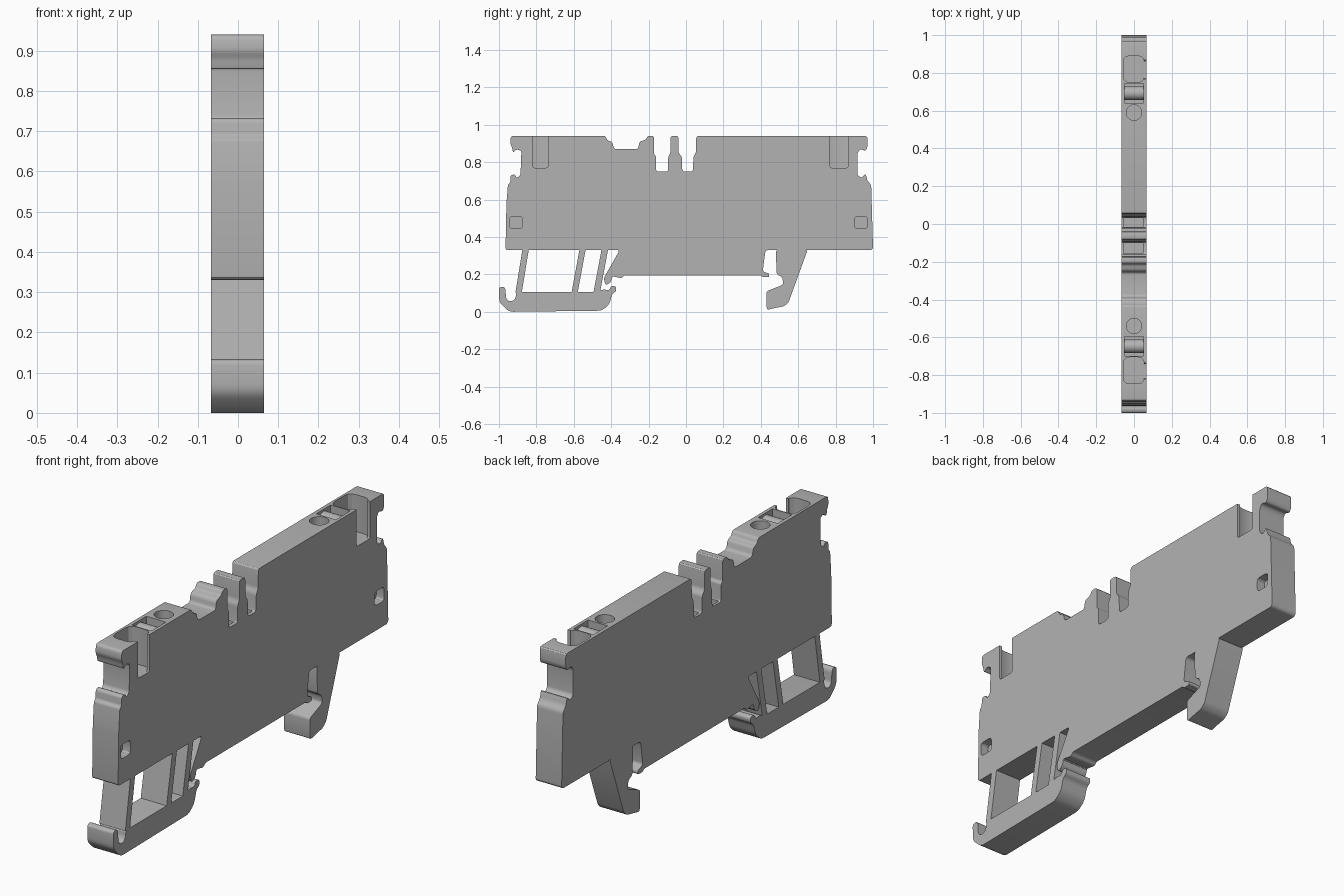
import bpy
import bmesh
import math
from mathutils import Vector

default_cube = bpy.data.objects.get("Cube")
if default_cube:
    bpy.data.objects.remove(default_cube, do_unlink=True)

X_MIN, X_MAX = -0.067, 0.065
TOP, BASE, FOOT_TOP = 0.94, 0.33, 0.105

grey = bpy.data.materials.new("plastic grey")
grey.use_nodes = True
grey.diffuse_color = (0.45, 0.45, 0.45, 1)
grey.node_tree.nodes["Principled BSDF"].inputs["Base Color"].default_value = grey.diffuse_color


def rounded(points, radius):
    """Round every corner of a closed 2D outline."""
    result = []
    points = [Vector(p) for p in points]
    for i, corner in enumerate(points):
        before, after = points[i - 1] - corner, points[(i + 1) % len(points)] - corner
        cut = min(radius, 0.42 * before.length, 0.42 * after.length)
        start = corner + before.normalized() * cut
        end = corner + after.normalized() * cut
        for t in (0, 0.33, 0.67, 1):
            result.append(start.lerp(corner, t).lerp(corner.lerp(end, t), t))
    return result


def prism(name, outline, low, high, axis="x", radius=0.0):
    """Extrude an outline: (y, z) along x, or (x, y) along z."""
    if radius:
        outline = rounded(outline, radius)
    mesh = bpy.data.meshes.new(name)
    bm = bmesh.new()
    place = (lambda p: (low, p[0], p[1])) if axis == "x" else (lambda p: (p[0], p[1], low))
    face = bm.faces.new([bm.verts.new(place(p)) for p in outline])
    extruded = bmesh.ops.extrude_face_region(bm, geom=[face])
    moved = [v for v in extruded["geom"] if isinstance(v, bmesh.types.BMVert)]
    offset = Vector((high - low, 0, 0)) if axis == "x" else Vector((0, 0, high - low))
    bmesh.ops.translate(bm, verts=moved, vec=offset)
    bmesh.ops.recalc_face_normals(bm, faces=bm.faces)
    bm.to_mesh(mesh)
    bm.free()
    mesh.materials.append(grey)
    obj = bpy.data.objects.new(name, mesh)
    bpy.context.collection.objects.link(obj)
    return obj


def rectangle(a_low, a_high, b_low, b_high):
    return [(a_low, b_low), (a_high, b_low), (a_high, b_high), (a_low, b_high)]


def circle(x, y, radius, count=32):
    angles = [math.tau * i / count for i in range(count)]
    return [(x + radius * math.cos(a), y + radius * math.sin(a)) for a in angles]


def cut(target, cutter):
    cutter.hide_render = True
    modifier = target.modifiers.new("cut", "BOOLEAN")
    modifier.operation = "DIFFERENCE"
    modifier.solver = "EXACT"
    modifier.object = cutter
    bpy.context.view_layer.objects.active = target
    bpy.ops.object.modifier_apply(modifier=modifier.name)
    bpy.data.objects.remove(cutter, do_unlink=True)


# Housing profile, walked clockwise from the lower front corner
front_end = [(-.965, BASE), (-.96, .58), (-.952, .68), (-.94, .69), (-.938, .73),
             (-.915, .735), (-.905, .715), (-.885, .73), (-.88, .86), (-.905, .87),
             (-.925, .85), (-.93, .88), (-.94, .9), (-.937, TOP)]
marker_groove = [(-.43, TOP), (-.42, .915), (-.395, .91), (-.385, .87), (-.255, .87),
                 (-.25, .91), (-.215, .92), (-.205, TOP), (-.17, TOP)]
bridge_slots = [(-.17, .84), (-.16, .83), (-.16, .75), (-.095, .75), (-.095, .83),
                (-.083, .85), (-.083, TOP), (-.04, TOP), (-.04, .85), (-.022, .83),
                (-.02, .75), (.037, .75), (.04, .83), (.053, .85), (.055, TOP)]
back_end = [(.97, TOP), (.97, .88), (.96, .86), (.93, .87), (.917, .85), (.917, .73),
            (.94, .715), (.96, .74), (.97, .7), (.99, .68), (1, .34), (.99, BASE)]
rail_seat = [(.425, BASE), (.41, .215), (.445, .205), (.445, .185), (.41, .185),
             (.4, .195), (-.33, .195), (-.345, .18), (-.395, .19), (-.4, .16),
             (-.43, .14), (-.44, .18), (-.4, .25), (-.355, BASE)]
housing = prism("housing", front_end + marker_groove + bridge_slots + back_end + rail_seat,
                X_MIN, X_MAX, radius=0.014)

# Wire funnels, release slots and test holes, one set per end
for side, funnel, window, slot, hole in (
        ("front", (-.845, -.705), (-.82, -.737), (-.7, -.595), -.54),
        ("back", (.75, .89), (.768, .868), (.64, .745), .59)):
    cut(housing, prism("funnel_cutter", rectangle(-.056, .054, *funnel), .77, 1, "z", 0.035))
    window_outline = rectangle(*window, .77, 1)
    cut(housing, prism("window_cutter", window_outline, 0.03, 0.1, "x", 0.012))
    cut(housing, prism("slot_cutter", rectangle(-.05, .05, *slot), .86, 1, "z"))
    cut(housing, prism("hole_cutter", circle(0, hole, 0.041), .8, 1, "z"))
    # Rounded bar resting in the release slot
    middle = sum(slot) / 2
    prism(side + "_release_bar", circle(middle, .895, 0.036, 20), -.05, .05)

# Shallow square pockets on the left face
for low in (-.945, .9):
    cut(housing, prism("pocket_cutter", rectangle(low, low + .07, .445, .51), .025, .1, "x", 0.018))

# Contact openings in the bridge slot floors
for low, high in ((-.155, -.1), (-.015, .033)):
    cut(housing, prism("contact_cutter", rectangle(-.055, .048, low, high), .68, .8, "z"))

# Front foot with an upturned hook at each end
foot_outline = [(-1, .13), (-.975, .135), (-.965, .12), (-.962, .07), (-.945, .055),
                (-.92, .06), (-.91, .08), (-.908, FOOT_TOP), (-.47, FOOT_TOP),
                (-.445, .12), (-.41, .115), (-.4, .14), (-.373, .135), (-.373, .11),
                (-.395, .095), (-.41, .04), (-.45, .006), (-.945, 0), (-.998, .05)]
prism("foot", foot_outline, X_MIN, X_MAX, radius=0.02)

# Slanted struts that carry the foot
for name, top, bottom, width in (("outer_strut", -.875, -.912, .034),
                                 ("middle_strut", -.57, -.612, .033),
                                 ("inner_strut", -.452, -.495, .035)):
    prism(name, [(top, BASE), (top + width, BASE),
                 (bottom + width, FOOT_TOP - .002), (bottom, FOOT_TOP - .002)], X_MIN, X_MAX)

# Back latch that clips under the rail
latch_outline = [(.48, BASE), (.485, .2), (.515, .185), (.52, .145), (.43, .11),
                 (.432, .01), (.475, .02), (.525, .03), (.548, .05), (.65, BASE)]
prism("latch", latch_outline, X_MIN, X_MAX, radius=0.012)

# Smooth the rounded corners, keep the hard edges
bpy.ops.object.select_all(action="DESELECT")
for obj in bpy.context.collection.objects:
    if obj.type == "MESH" and grey.name in obj.data.materials:
        obj.select_set(True)
        bpy.context.view_layer.objects.active = obj
bpy.ops.object.shade_smooth_by_angle(angle=math.radians(32))
